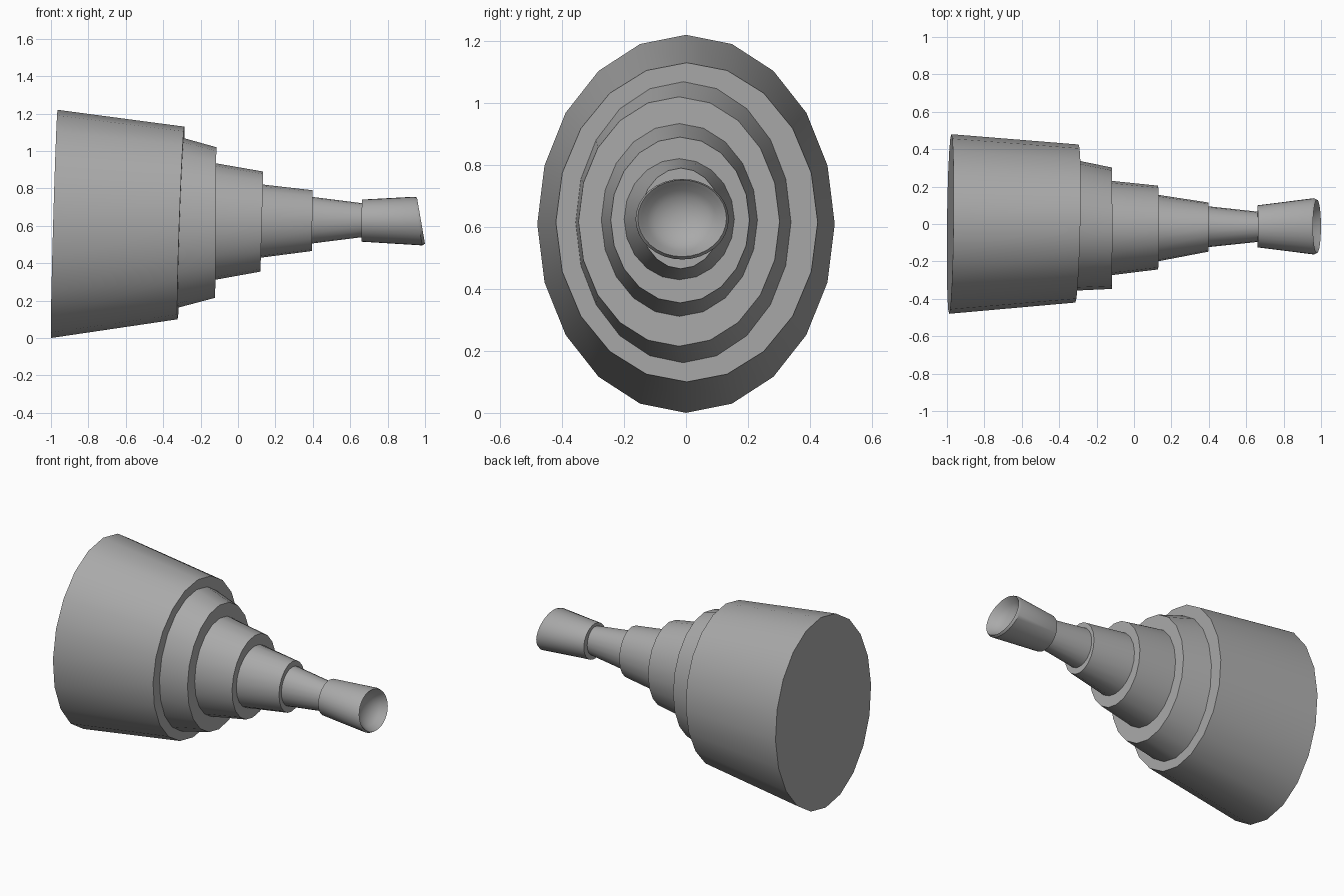
import bpy
import bmesh
import math
from mathutils import Vector

cube = bpy.data.objects.get("Cube")
if cube:
    bpy.data.objects.remove(cube, do_unlink=True)

grey = bpy.data.materials.new("mid grey")
grey.use_nodes = True
grey.diffuse_color = (0.4, 0.4, 0.4, 1)
grey.node_tree.nodes["Principled BSDF"].inputs["Base Color"].default_value = (0.4, 0.4, 0.4, 1)


def ellipse(top, bottom, y_range, yaw=0.0):
    """Centre and two half axes of a tilted ring, from its (x, z) ends and y extent."""
    t, b = Vector((top[0], 0, top[1])), Vector((bottom[0], 0, bottom[1]))
    centre = (t + b) / 2
    centre.y = sum(y_range) / 2
    return centre, (t - b) / 2, Vector((yaw, (y_range[1] - y_range[0]) / 2, 0))


def build(name, rings, sides):
    """Skin a chain of ellipses and cap both ends."""
    bm = bmesh.new()
    loops = []
    for c, u, v in rings:
        angles = [2 * math.pi * i / sides for i in range(sides)]
        loops.append([bm.verts.new(c + u * math.cos(a) + v * math.sin(a)) for a in angles])
    for p, q in zip(loops, loops[1:]):
        for i in range(sides):
            j = (i + 1) % sides
            bm.faces.new((p[i], p[j], q[j], q[i]))
    bm.faces.new(loops[0])
    bm.faces.new(loops[-1])
    bmesh.ops.recalc_face_normals(bm, faces=bm.faces)
    mesh = bpy.data.meshes.new(name)
    bm.to_mesh(mesh)
    bm.free()
    mesh.materials.append(grey)
    obj = bpy.data.objects.new(name, mesh)
    bpy.context.collection.objects.link(obj)
    bpy.ops.object.select_all(action="DESELECT")
    obj.select_set(True)
    bpy.context.view_layer.objects.active = obj
    bpy.ops.object.shade_smooth_by_angle(angle=math.radians(35))
    return obj


# Stepped, tapering sections from the wide base to the neck
sections = {
    "base_section": [((-0.965, 1.22), (-1.0, 0.0), (-0.48, 0.48), 0.006),
                     ((-0.287, 1.13), (-0.323, 0.10), (-0.42, 0.425), 0.009)],
    "second_section": [((-0.305, 1.073), (-0.34, 0.157), (-0.357, 0.342), 0.009),
                       ((-0.116, 1.02), (-0.122, 0.215), (-0.347, 0.302))],
    "third_section": [((-0.13, 0.936), (-0.135, 0.309), (-0.275, 0.232)),
                      ((0.135, 0.89), (0.12, 0.355), (-0.243, 0.205))],
    "fourth_section": [((0.12, 0.822), (0.11, 0.428), (-0.202, 0.158)),
                       ((0.399, 0.79), (0.395, 0.465), (-0.148, 0.115))],
    "neck_section": [((0.385, 0.756), (0.385, 0.504), (-0.125, 0.096)),
                     ((0.67, 0.72), (0.67, 0.54), (-0.095, 0.065))],
}
for name, ends in sections.items():
    build(name, [ellipse(*e) for e in ends], 20)

# Flared end cup with a bevelled lip and a shallow bowl
back = ellipse((0.662, 0.74), (0.66, 0.515), (-0.125, 0.10))
rim = ellipse((0.94, 0.755), (0.985, 0.495), (-0.163, 0.138))
c, u, v = rim
axis = v.cross(u).normalized()
bowl = [(0.95, 0.016), (0.88, 0.004), (0.75, -0.022), (0.6, -0.04),
        (0.42, -0.053), (0.22, -0.061), (0.03, -0.063)]
build("end_cup", [back, rim] + [(c + axis * d, u * s, v * s) for s, d in bowl], 32)
